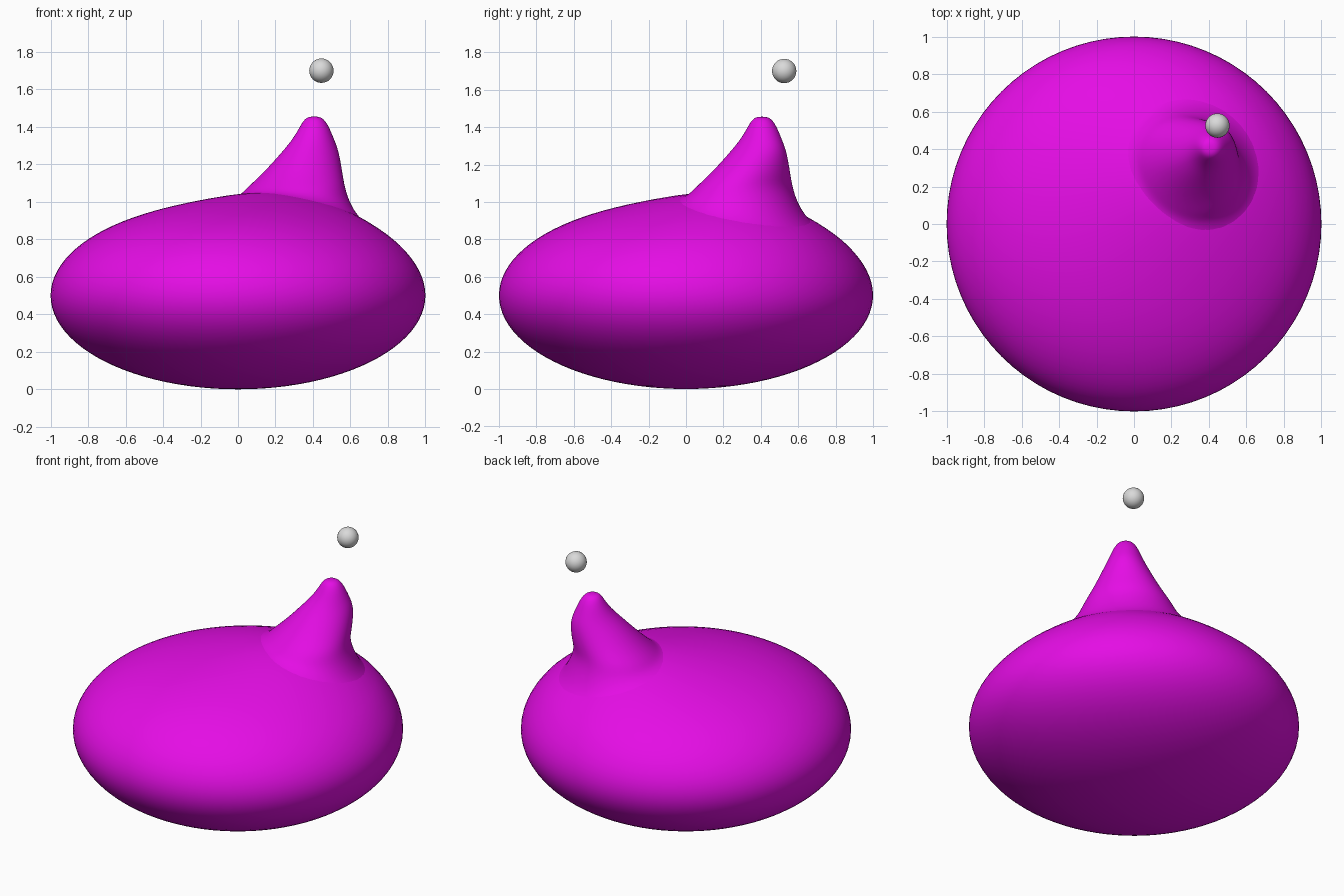
import bpy, bmesh, math

if "Cube" in bpy.data.objects:
    bpy.data.objects.remove(bpy.data.objects["Cube"])


def material(name, rgb):
    m = bpy.data.materials.new(name)
    m.diffuse_color = (*rgb, 1.0)
    m.use_nodes = True
    m.node_tree.nodes["Principled BSDF"].inputs["Base Color"].default_value = m.diffuse_color
    return m


def finish(bm, name, mat):
    bmesh.ops.recalc_face_normals(bm, faces=bm.faces)
    for f in bm.faces:
        f.smooth = True
    me = bpy.data.meshes.new(name)
    bm.to_mesh(me)
    bm.free()
    me.materials.append(mat)
    ob = bpy.data.objects.new(name, me)
    bpy.context.collection.objects.link(ob)
    return ob


def surface(x, y):
    """Height of the body's upper side, with a gentle swell under the horn."""
    h = 0.5 * math.sqrt(max(0.0, 1 - x * x - y * y))
    swell = 0.08 * math.exp(-((x - 0.32) ** 2 + (y - 0.32) ** 2) / 0.245)
    return 0.5 + h + swell * min(1.0, h / 0.25)


magenta = material("magenta", (0.78, 0.004, 0.78))
grey = material("light grey", (0.7, 0.7, 0.7))

# Body: flattened sphere with the swell on top
bm = bmesh.new()
bmesh.ops.create_uvsphere(bm, u_segments=80, v_segments=48, radius=1)
for v in bm.verts:
    x, y, z = v.co
    v.co.z = surface(x, y) if z > 0.001 else 0.5 + 0.5 * z
finish(bm, "body", magenta)

# Horn: oval rings leaning along the x = y diagonal
# (diagonal centre, half length, half width, height, share of that height above the body)
rings = [
    (0.42, 0.38, 0.41, 1.00, 0.0),
    (0.42, 0.33, 0.36, 1.03, 0.12),
    (0.43, 0.275, 0.305, 1.05, 0.6),
    (0.44, 0.243, 0.275, 1.08, 1.0),
    (0.487, 0.214, 0.215, 1.15, 1.0),
    (0.55, 0.162, 0.138, 1.27, 1.0),
    (0.570, 0.112, 0.103, 1.34, 1.0),
    (0.577, 0.076, 0.076, 1.405, 1.0),
    (0.575, 0.050, 0.050, 1.445, 1.0),
    (0.574, 0.020, 0.020, 1.456, 1.0),
]
SEG = 32
R = math.sqrt(0.5)
bm = bmesh.new()
loops = []
for d, a, b, height, share in rings:
    loop = []
    for i in range(SEG):
        t = 2 * math.pi * i / SEG
        along, across = d + a * math.cos(t), b * math.sin(t)
        x, y = (along - across) * R, (along + across) * R
        base = surface(x, y) - 0.008
        loop.append(bm.verts.new((x, y, base + (height - base) * share)))
    loops.append(loop)
for lo, hi in zip(loops, loops[1:]):
    for i in range(SEG):
        j = (i + 1) % SEG
        bm.faces.new((lo[i], lo[j], hi[j], hi[i]))
bm.faces.new(loops[-1])
horn = finish(bm, "horn", magenta)
sub = horn.modifiers.new("smooth", 'SUBSURF')
sub.levels = sub.render_levels = 2

# Floating ball above the horn tip
bm = bmesh.new()
bmesh.ops.create_uvsphere(bm, u_segments=32, v_segments=16, radius=0.065)
ball = finish(bm, "ball", grey)
ball.location = (0.445, 0.525, 1.70)
